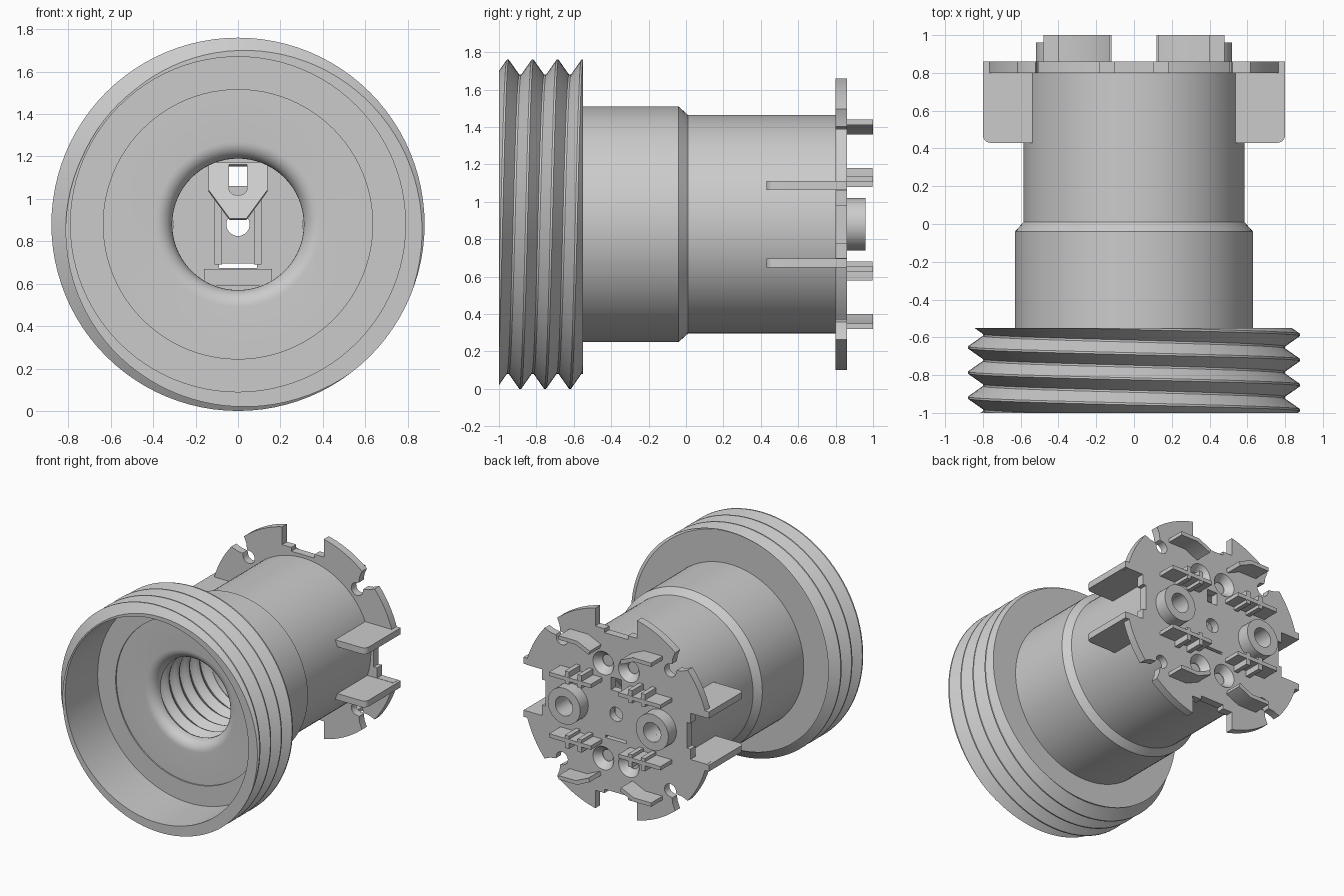
import bpy, bmesh
from math import sin, cos, pi, radians, hypot

if "Cube" in bpy.data.objects:
    bpy.data.objects.remove(bpy.data.objects["Cube"])

CZ = 0.88          # height of the main axis
SEG = 96           # sides of every large round part


def ring_point(r, y, t, cx=0.0, cz=CZ):
    return (cx + r * sin(t), y, cz + r * cos(t))


def add_lathe(bm, profile, cx=0.0, cz=CZ, n=SEG, closed=False):
    prof = profile + profile[:1] if closed else profile
    cols = [[bm.verts.new(ring_point(r, y, 2 * pi * i / n, cx, cz)) for r, y in prof]
            for i in range(n)]
    for i in range(n):
        a, b = cols[i], cols[(i + 1) % n]
        for k in range(len(prof) - 1):
            bm.faces.new((a[k], a[k + 1], b[k + 1], b[k]))


def add_thread(bm, y0, y1, pitch, prof, phase, cap0, cap1):
    """Helical surface clipped to y0..y1 and closed to the cap radii."""
    wrap = prof + [(1.0, prof[0][1])]

    def radius(y, base):
        t = ((y - base) / pitch) % 1.0
        for (f0, r0), (f1, r1) in zip(wrap, wrap[1:]):
            if f0 <= t <= f1:
                return r0 + (r1 - r0) * (t - f0) / (f1 - f0)
        return prof[0][1]

    turns = int((y1 - y0) / pitch) + 4
    cols = []
    for i in range(SEG + 1):
        t = 2 * pi * i / SEG
        base = phase - pitch * i / SEG
        col = [bm.verts.new(ring_point(cap0, y0, t))]
        for j in range(-2, turns):
            for f, _ in prof:
                y = min(max(base + (j + f) * pitch, y0), y1)
                col.append(bm.verts.new(ring_point(radius(y, base), y, t)))
        col.append(bm.verts.new(ring_point(cap1, y1, t)))
        cols.append(col)
    for a, b in zip(cols, cols[1:]):
        for k in range(len(a) - 1):
            bm.faces.new((a[k], a[k + 1], b[k + 1], b[k]))


def add_box(bm, x0, x1, y0, y1, z0, z1):
    v = bmesh.ops.create_cube(bm, size=1)["verts"]
    bmesh.ops.scale(bm, vec=(abs(x1 - x0), abs(y1 - y0), abs(z1 - z0)), verts=v)
    bmesh.ops.translate(bm, vec=((x0 + x1) / 2, (y0 + y1) / 2, (z0 + z1) / 2), verts=v)


def smooth(ob):
    bpy.ops.object.select_all(action='DESELECT')
    ob.select_set(True)
    bpy.context.view_layer.objects.active = ob
    bpy.ops.object.shade_smooth_by_angle(angle=radians(30))


def finish(name, bm, weld=True):
    if weld:
        bmesh.ops.remove_doubles(bm, verts=bm.verts, dist=1e-5)
    bmesh.ops.recalc_face_normals(bm, faces=bm.faces)
    me = bpy.data.meshes.new(name)
    bm.to_mesh(me)
    bm.free()
    ob = bpy.data.objects.new(name, me)
    bpy.context.collection.objects.link(ob)
    smooth(ob)
    return ob


def prism(name, loops, thick, loc, rot_x=90):
    """Filled 2D outlines (inner loops become holes) with thickness."""
    cu = bpy.data.curves.new(name, 'CURVE')
    cu.dimensions, cu.fill_mode, cu.extrude = '2D', 'BOTH', thick / 2
    for loop in loops:
        sp = cu.splines.new('POLY')
        sp.points.add(len(loop) - 1)
        for p, (x, y) in zip(sp.points, loop):
            p.co = (x, y, 0, 1)
        sp.use_cyclic_u = True
    ob = bpy.data.objects.new(name, cu)
    ob.location, ob.rotation_euler = loc, (radians(rot_x), 0, 0)
    bpy.context.collection.objects.link(ob)
    bpy.ops.object.select_all(action='DESELECT')
    ob.select_set(True)
    bpy.context.view_layer.objects.active = ob
    bpy.ops.object.convert(target='MESH')
    ob = bpy.context.view_layer.objects.active
    smooth(ob)
    return ob


def circle(x, z, r, n=32):
    return [(x + r * cos(2 * pi * i / n), z + r * sin(2 * pi * i / n)) for i in range(n)]


def rect(x0, x1, z0, z1):
    return [(x0, z0), (x1, z0), (x1, z1), (x0, z1)]


# Hollow body: cup, neck and bore, with outer collar thread and inner lamp thread
bm = bmesh.new()
lip = [(0.39 - 0.08 * sin(a * pi / 16), -0.51 - 0.08 * cos(a * pi / 16)) for a in range(9)]
add_lathe(bm, [(0.79, -1), (0.79, -0.6), (0.635, -0.6), (0.635, -0.59)] + lip)
add_lathe(bm, [(0.63, -0.55), (0.63, -0.04), (0.585, 0.01), (0.585, 0.80),
               (0.31, 0.80), (0.31, 0.10)])
add_thread(bm, -1, -0.55, 0.133,
           [(0, 0.88), (0.08, 0.88), (0.5, 0.80), (0.58, 0.80)], -0.958, 0.79, 0.63)
add_thread(bm, -0.51, 0.10, 0.125,
           [(k / 8, 0.33 + 0.02 * cos(k * pi / 4)) for k in range(8)], -0.5, 0.31, 0.31)
finish("threaded_body", bm)

# Back plate: one octant of outline, mirrored about 45 degrees and turned four times
R = 0.80
octant = [(0.10, 0.61), (0.10, 0.64), (0.18, 0.64)]
octant += [(R * sin(radians(a)), R * cos(radians(a))) for a in [13.0 + 2.65 * k for k in range(11)]]
d = 0.5 ** 0.5


def diagonal(along, side):   # point relative to the 45 degree line
    return ((along - side) * d, (along + side) * d)


octant += [diagonal(0.745, 0.055), diagonal(0.71, 0.028)]
octant += [diagonal(0.66 + 0.05 * cos(radians(a)), 0.05 * sin(radians(a))) for a in range(40, 181, 20)]
quadrant = octant + [(z, x) for x, z in reversed(octant[:-1])]
outline = []
for q in range(4):
    c, s = (1, 0, -1, 0)[q], (0, 1, 0, -1)[q]
    outline += [(x * c + z * s, -x * s + z * c) for x, z in quadrant]
signs = [(sx, sz) for sx in (-1, 1) for sz in (-1, 1)]
holes = [circle(0, 0, 0.055), rect(-0.045, 0.045, 0.18, 0.28), rect(-0.09, 0.09, -0.205, -0.185)]
holes += [circle(sx * 0.11, sz * 0.37, 0.09) for sx, sz in signs]
holes += [circle(sx * 0.38, 0, 0.075) for sx in (-1, 1)]
prism("back_plate", [outline] + holes, 0.06, (0, 0.83, CZ))

# Countersunk screw seats in the plate
bm = bmesh.new()
for sx, sz in signs:
    add_lathe(bm, [(0.09, 0.86), (0.045, 0.805), (0.045, 0.80), (0.09, 0.80)],
              sx * 0.11, CZ + sz * 0.37, 32, True)
finish("screw_seats", bm)

# Round bosses on the back
bm = bmesh.new()
for sx in (-1, 1):
    add_lathe(bm, [(0.14, 0.85), (0.14, 0.96), (0.075, 0.96), (0.075, 0.85)], sx * 0.38, CZ, 48, True)
finish("screw_bosses", bm)

# Ribs with cross posts, and bent clips
bm = bmesh.new()
for sx, sz in signs:
    add_box(bm, sx * 0.12, sx * 0.48, 0.85, 1.0, CZ + sz * 0.225, CZ + sz * 0.255)
    for x in (0.20, 0.31):
        add_box(bm, sx * x, sx * (x + 0.035), 0.85, 0.998, CZ + sz * 0.20, CZ + sz * 0.30)
finish("wire_ribs", bm, weld=False)
clip = [(0.14, 0.48), (0.25, 0.53), (0.40, 0.53), (0.40, 0.56), (0.24, 0.56), (0.13, 0.51)]
for sx, sz in signs:
    prism("wire_clip", [[(sx * x, sz * z) for x, z in clip]], 0.14, (0, 0.93, CZ))

# Side fins with a rounded front corner
corner = [(0.76 + 0.04 * sin(a * pi / 12), 0.47 - 0.04 * cos(a * pi / 12)) for a in range(7)]
fin = [(0.53, 0.43)] + corner + [(0.80, 0.86), (0.53, 0.86)]
for sx, sz in signs:
    prism("side_fin", [[(sx * x, y) for x, y in fin]], 0.05, (0, 0, CZ + sz * 0.207), 0)

# Contact spring and seats seen through the bore
tongue = [(-0.14, 0.14), (-0.14, 0), (-0.04, -0.15), (0.04, -0.15), (0.14, 0), (0.14, 0.14)]
slot = [(-0.042, 0.13), (-0.042, 0.02)] + [
    (-0.042 * cos(a * pi / 8), -0.0 - 0.03 * sin(a * pi / 8)) for a in range(9)] + [
    (0.042, 0.02), (0.042, 0.13)]
prism("centre_contact", [tongue, slot], 0.02, (0, 0.66, CZ + 0.16), 65)
bm = bmesh.new()
add_box(bm, -0.16, 0.16, 0.70, 0.81, CZ - 0.29, CZ - 0.21)
for sx in (-1, 1):
    add_box(bm, sx * 0.075, sx * 0.11, 0.76, 0.81, CZ - 0.19, CZ + 0.14)
finish("contact_seat", bm, weld=False)
